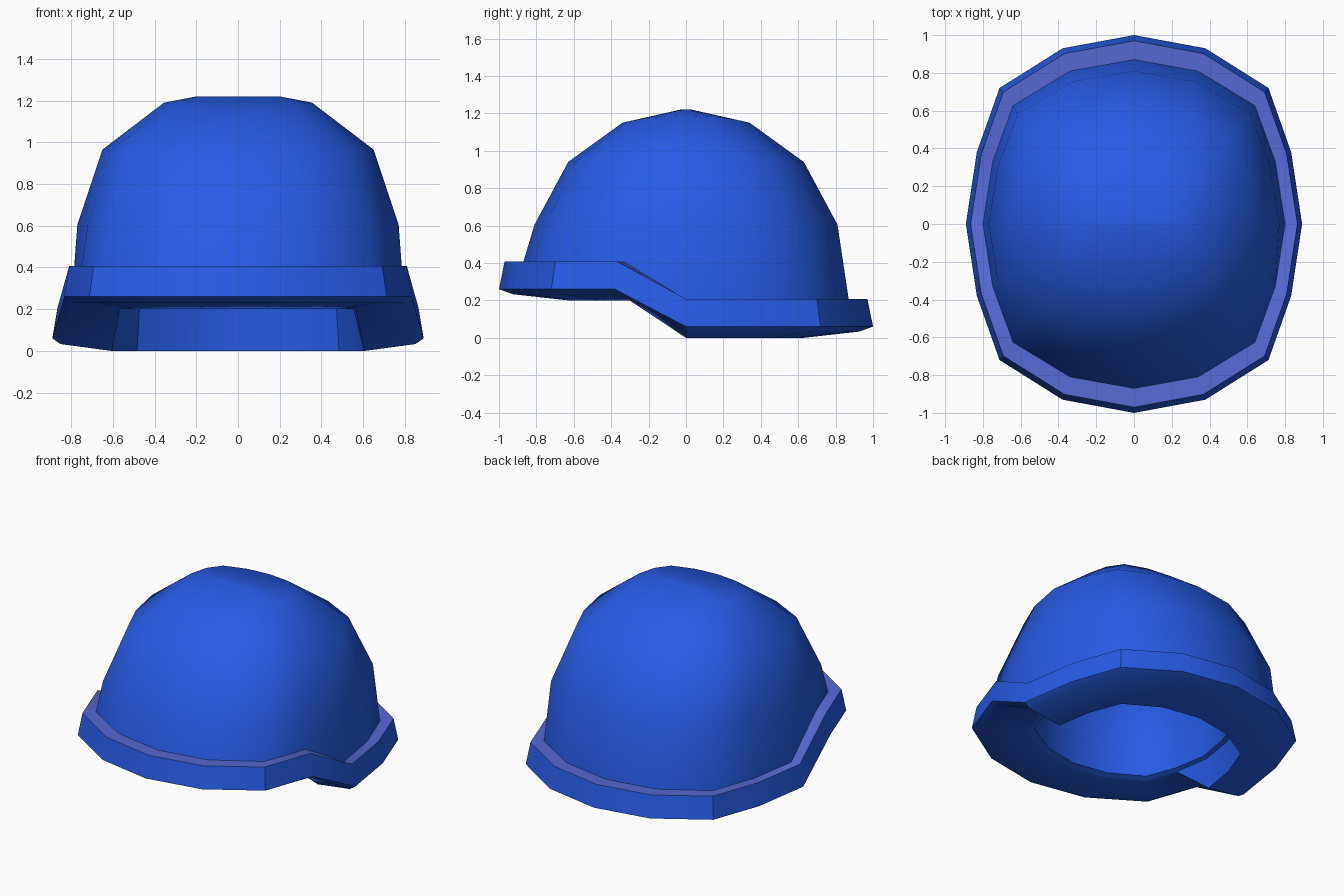
import bpy
import bmesh
import math

cube = bpy.data.objects.get("Cube")
if cube:
    bpy.data.objects.remove(cube, do_unlink=True)


def material(name, colour):
    mat = bpy.data.materials.new(name)
    mat.use_nodes = True
    mat.diffuse_color = (*colour, 1)
    bsdf = next(n for n in mat.node_tree.nodes if n.type == "BSDF_PRINCIPLED")
    bsdf.inputs["Base Color"].default_value = (*colour, 1)
    return mat


blue = material("helmet blue", (0.019, 0.107, 0.78))
pale = material("ledge violet blue", (0.095, 0.14, 0.66))

# Sixteen-sided squarish oval: one quarter, mirrored to all four
quarter = [(1, 0), (0.935, 0.38), (0.8, 0.72), (0.425, 0.93)]
half = quarter + [(0, 1)] + [(-x, y) for x, y in quarter[:0:-1]]
plan = half + [(-x, -y) for x, y in half]


def ring(rx, ry, z, raise_front=0, drop=0):
    """Oval loop; the front part can be lifted and the y ends dropped."""
    return [(x * rx, y * ry, z + (raise_front if y < -0.3 else 0) - drop * y * y)
            for x, y in plan]


def loft(name, rings, mats, cap_start=False, cap_end=False, angle=180, pale_row=None):
    bm = bmesh.new()
    loops = [[bm.verts.new(p) for p in r] for r in rings]
    n = len(plan)
    for row, (a, b) in enumerate(zip(loops, loops[1:])):
        for i in range(n):
            j = (i + 1) % n
            face = bm.faces.new((a[i], a[j], b[j], b[i]))
            face.material_index = 1 if row == pale_row else 0
    if cap_start:
        bm.faces.new(loops[0][::-1])
    if cap_end:
        bm.faces.new(loops[-1])
    mesh = bpy.data.meshes.new(name)
    bm.to_mesh(mesh)
    bm.free()
    for m in mats:
        mesh.materials.append(m)
    obj = bpy.data.objects.new(name, mesh)
    bpy.context.collection.objects.link(obj)
    bpy.ops.object.select_all(action="DESELECT")
    obj.select_set(True)
    bpy.context.view_layer.objects.active = obj
    bpy.ops.object.shade_smooth_by_angle(angle=math.radians(angle))
    return obj


LIFT = 0.2  # the brow sits this much higher than the back

# Outer dome, base to crown ridge
loft("dome", [
    ring(0.8, 0.87, 0.205, LIFT),
    ring(0.77, 0.81, 0.605),
    ring(0.65, 0.63, 0.965, drop=0.025),
    ring(0.355, 0.34, 1.19, drop=0.04),
    ring(0.2, 0.03, 1.22),
], [blue], cap_end=True)

# Rim band: inner step, inner wall, underside, outer wall, top ledge
loft("rim", [
    ring(0.565, 0.585, 0.215),
    ring(0.59, 0.62, 0.205),
    ring(0.605, 0.63, 0.0, LIFT),
    ring(0.85, 0.925, 0.033, LIFT),
    ring(0.89, 1.0, 0.06, LIFT),
    ring(0.865, 0.97, 0.208, LIFT),
    ring(0.8, 0.87, 0.205, LIFT),
], [blue, pale], angle=35, pale_row=5)

# Hollow inside of the dome, crown down to the step
loft("inner_shell", [
    ring(0.14, 0.03, 1.05),
    ring(0.26, 0.25, 1.01, drop=0.03),
    ring(0.47, 0.46, 0.83),
    ring(0.55, 0.57, 0.55),
    ring(0.565, 0.585, 0.215),
], [blue], cap_start=True)
